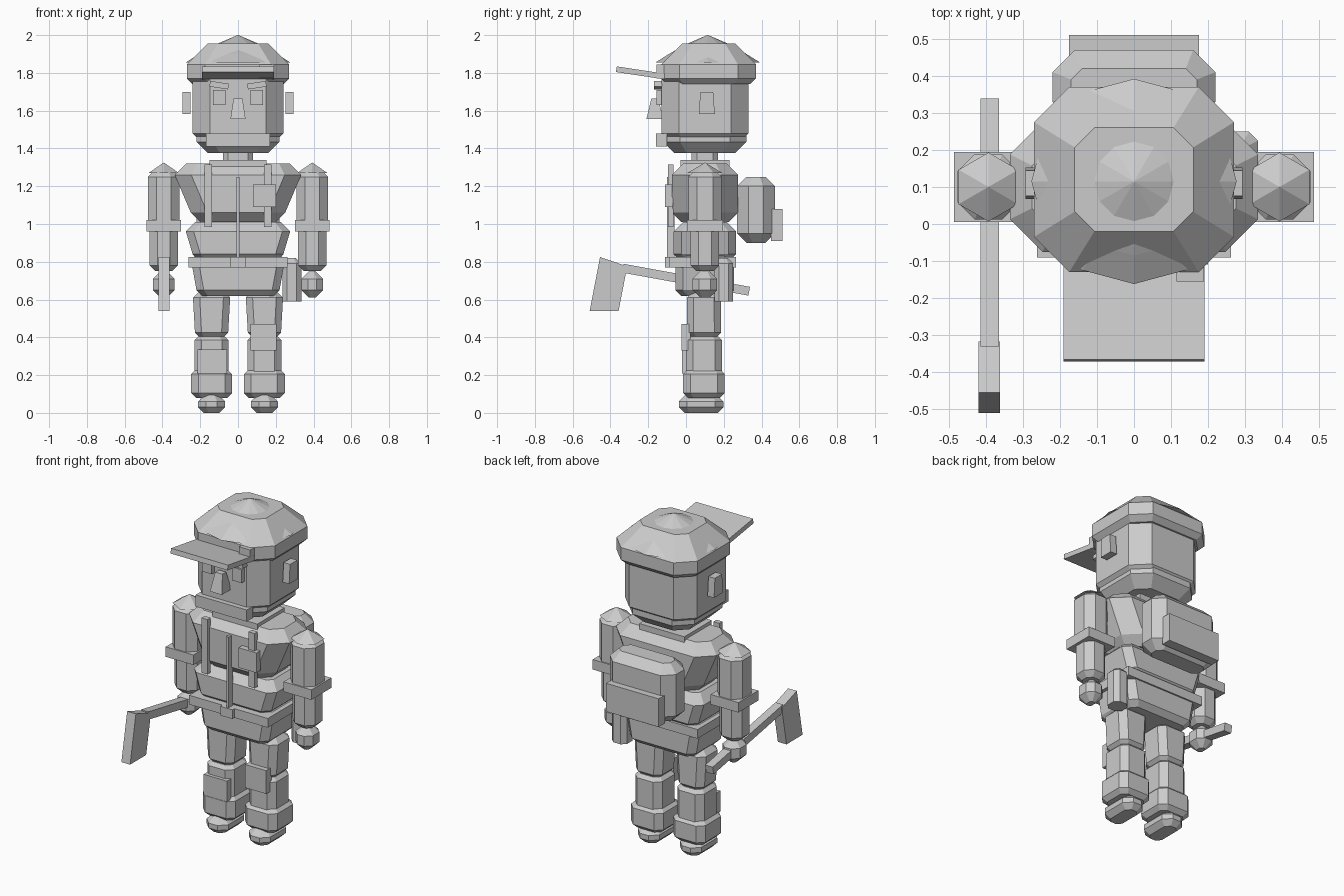
import bpy, bmesh, math
from mathutils import Matrix, Vector

cube = bpy.data.objects.get("Cube")
if cube:
    bpy.data.objects.remove(cube)

shade = (.6, .6, .6, 1)
grey = bpy.data.materials.new("plain grey")
grey.use_nodes = True
grey.diffuse_color = shade
grey.node_tree.nodes["Principled BSDF"].inputs["Base Color"].default_value = shade


def finish(name, bm):
    bmesh.ops.recalc_face_normals(bm, faces=bm.faces)
    mesh = bpy.data.meshes.new(name)
    bm.to_mesh(mesh)
    bm.free()
    mesh.materials.append(grey)
    obj = bpy.data.objects.new(name, mesh)
    bpy.context.collection.objects.link(obj)
    return obj


def skin(name, rings):
    """Join rings of points into a closed solid."""
    bm = bmesh.new()
    loops = [[bm.verts.new(point) for point in ring] for ring in rings]
    for low, high in zip(loops, loops[1:]):
        for i in range(len(low)):
            bm.faces.new((low[i - 1], low[i], high[i], high[i - 1]))
    bm.faces.new(loops[0])
    bm.faces.new(loops[-1])
    return finish(name, bm)


def octagon(centre, z, wide, deep, corner):
    """Rectangle with cut corners, walked around from the right side."""
    cut = corner * min(wide, deep)
    x, y = centre
    quarter = [(wide, deep - cut), (wide - cut, deep)]
    half = quarter + [(-w, d) for w, d in reversed(quarter)]
    return [Vector((x + sign * w, y + sign * d, z)) for sign in (1, -1) for w, d in half]


def block(name, centre, bottom, top, wide, deep, foot=.03, cap=.03, corner=.4, flare=1):
    """Eight-sided solid with sloping rims; flare widens the upper part."""
    upper = wide * flare
    return skin(name, [
        octagon(centre, bottom, wide - foot, deep - foot, corner),
        octagon(centre, bottom + foot, wide, deep, corner),
        octagon(centre, top - cap, upper, deep, corner),
        octagon(centre, top, upper - cap, deep - cap, corner)])


def box(name, centre, size, tilt=0, axis="X"):
    bm = bmesh.new()
    bmesh.ops.create_cube(bm, size=1)
    bmesh.ops.scale(bm, vec=size, verts=bm.verts)
    bmesh.ops.rotate(bm, matrix=Matrix.Rotation(tilt, 3, axis), verts=bm.verts)
    bmesh.ops.translate(bm, vec=centre, verts=bm.verts)
    return finish(name, bm)


def wedge(name, centre, size, narrow):
    """Box whose top is narrowed by one factor for each of x and y."""
    obj = box(name, centre, size)
    for vert in obj.data.vertices:
        if vert.co.z > centre[-1]:
            for axis, factor in enumerate(narrow):
                vert.co[axis] = centre[axis] + (vert.co[axis] - centre[axis]) * factor
    return obj


def dome(name, centre, base, height, radius, sides, rings, bulge):
    """Faceted dome; bulge sets how quickly it widens below the tip."""
    x, y = centre
    levels = []
    for step in range(rings + 1):
        drop = step / rings
        spread = max(radius * drop ** bulge, radius / 99)
        levels.append([(x + spread * math.sin(math.tau * i / sides),
                        y + spread * math.cos(math.tau * i / sides),
                        base + height * (1 - drop)) for i in range(sides)])
    return skin(name, levels)


middle = (0, .1)
sides = (("left", 1), ("right", -1))

# Head and neck
block("head", middle, 1.45, 1.84, .24, .23, foot=.03, corner=.4)
block("jaw", middle, 1.375, 1.5, .22, .22, foot=.06, cap=0, corner=.4)
block("neck", middle, 1.3, 1.4, .08, .07, foot=0, cap=0)
box("collar", (0, .1, 1.32), (.3, .26, .04))

# Face
box("chin_plate", (0, -.13, 1.445), (.34, .06, .07))
wedge("nose", (0, -.165, 1.61), (.08, .09, .11), (.6, .4))
for side, sign in sides:
    box(side + "_eye", (sign * .1, -.13, 1.67), (.066, .05, .08))
    box(side + "_brow", (sign * .1, -.145, 1.735), (.1, .05, .03), sign * -.15, "Y")
    wedge(side + "_ear", (sign * .272, .11, 1.64), (.043, .085, .115), (1, .8))

# Cap
block("cap", (0, .12), 1.74, 1.955, .27, .25, foot=.03, cap=.11, corner=.38)
dome("cap_crown", (0, .115), 1.855, .145, .277, 12, 3, .8)
box("visor", (0, -.24, 1.8), (.38, .26, .03), -.15)
box("cap_tag", (.152, -.13, 1.807), (.075, .05, .075))

# Torso
block("chest", middle, 1.01, 1.32, .25, .175, foot=.05, cap=.06, corner=.5, flare=1.34)
block("waist", middle, .82, 1.01, .24, .165, foot=.02, cap=.05, corner=.25, flare=1.15)
block("hips", middle, .62, .83, .22, .155, foot=.03, cap=.02, corner=.25, flare=1.13)
box("belt", (0, .087, .797), (.524, .355, .055))
box("buckle", (0, -.1, .797), (.08, .02, .055))
box("zip", (0, -.08, 1.025), (.016, .04, .45))
for side, sign in sides:
    box(side + "_strap", (sign * .157, -.08, 1.15), (.04, .03, .33))
box("chest_pouch", (.14, -.09, 1.15), (.12, .04, .12))

# Backpack and holster
block("backpack", (0, .37), .9, 1.25, .22, .1, foot=.05, cap=.05, corner=.6)
box("backpack_pocket", (0, .48, .995), (.35, .06, .17))
block("holster", (.285, .2), .59, .82, .05, .05, foot=0, corner=.5)

# Arms and legs
for side, sign in sides:
    arm = (sign * .393, .1)
    leg = (sign * .14, .095)
    dome(side + "_shoulder", arm, 1.27, .055, .093, 6, 1, 1)
    block(side + "_upper_arm", arm, .98, 1.27, .083, .088, foot=0, cap=.02, corner=.55)
    box(side + "_arm_band", (*arm, .99), (.185, .19, .06))
    block(side + "_forearm", arm, .75, .98, .075, .075, cap=0, corner=.55)
    block(side + "_hand", arm, .61, .75, .058, .065, foot=.04, cap=.04, corner=.6)
    block(side + "_thigh", leg, .405, .64, .088, .09, foot=.02, flare=1.12)
    block(side + "_shin", leg, .21, .405, .09, .095, foot=0, cap=.02)
    block(side + "_boot_cuff", leg, .08, .23, .108, .11, foot=.025, cap=.025, corner=.35)
    block(side + "_foot", (leg[0], .08), 0, .1, .072, .118, cap=.04, corner=.6)
box("left_knee_pad", (.135, 0, .4), (.14, .05, .14))
box("right_shin_pad", (-.137, 0, .272), (.155, .04, .125))

# Hatchet
outline = [(-.455, .825), (-.317, .778), (-.32, .73), (-.357, .54), (-.51, .54)]
skin("hatchet_head", [[(x, y, z) for y, z in outline] for x in (-.42, -.362)])
box("hatchet_handle", (-.39, 0, .705), (.05, .68, .047), -.18)
